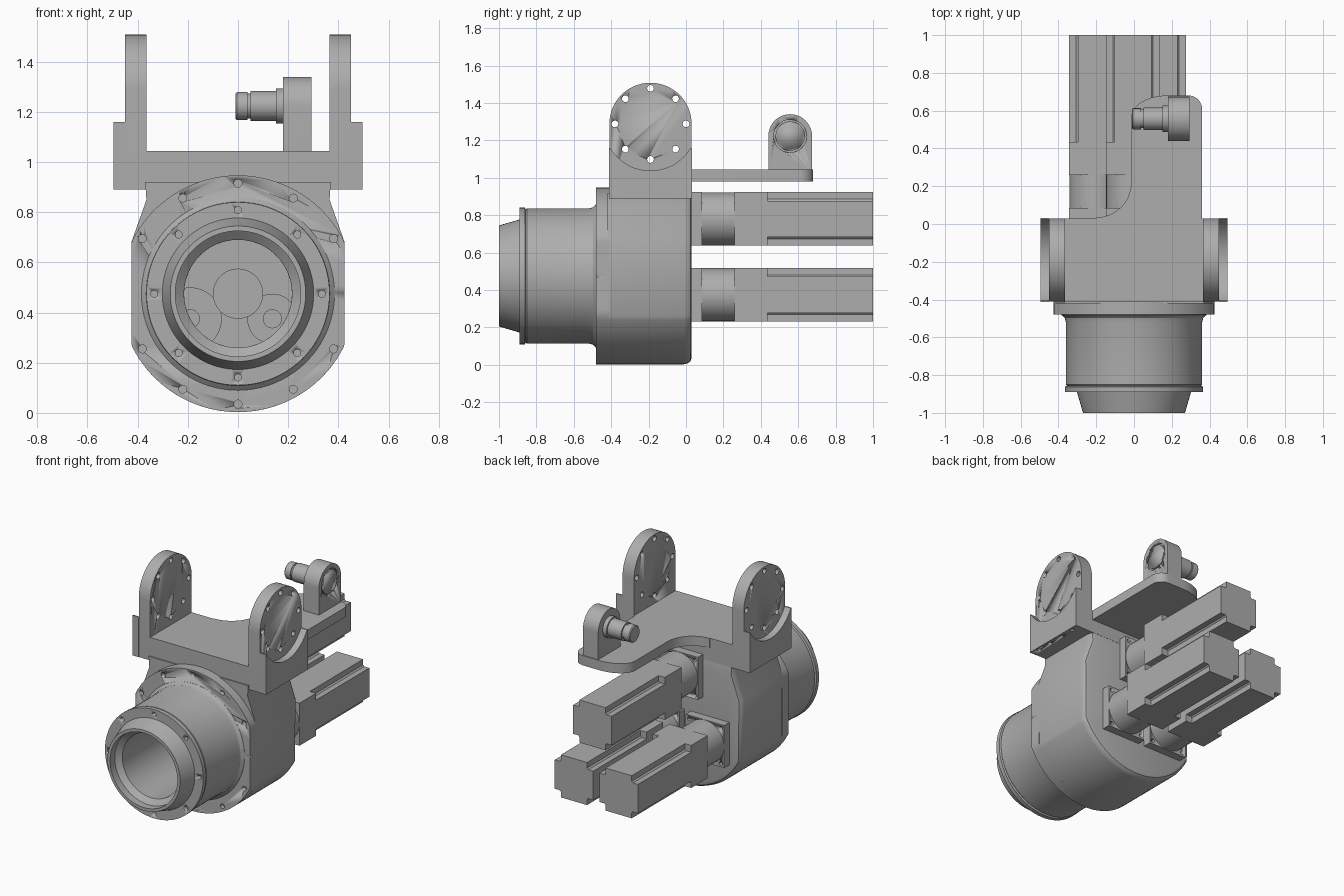
import bpy, bmesh
from math import sin, cos, pi, sqrt, radians

cube = bpy.data.objects.get("Cube")
if cube:
    bpy.data.objects.remove(cube, do_unlink=True)

GREY = (0.42, 0.42, 0.42, 1)
mat = bpy.data.materials.new("machine grey")
mat.use_nodes = True
mat.diffuse_color = GREY
mat.node_tree.nodes["Principled BSDF"].inputs["Base Color"].default_value = GREY

CZ = 0.475          # height of the barrel axis
BACK = 0.03         # rear face of the housing
PIVOT = (-0.19, 1.288)   # hole circle centre of the arms (y, z)


def place(axis, u, v, a):
    return {"x": (a, u, v), "y": (u, a, v), "z": (u, v, a)}[axis]


def skin(name, rings, closed=False, smooth=True):
    """Join equal rings of points; cap the ends unless the rings form a loop."""
    bm = bmesh.new()
    loops = [[bm.verts.new(p) for p in ring] for ring in rings]
    n = len(loops[0])
    pairs = list(zip(loops, loops[1:])) + ([(loops[-1], loops[0])] if closed else [])
    for a, b in pairs:
        for i in range(n):
            j = (i + 1) % n
            bm.faces.new((a[i], a[j], b[j], b[i]))
    if not closed:
        bm.faces.new(loops[0])
        bm.faces.new(loops[-1])
    bmesh.ops.recalc_face_normals(bm, faces=bm.faces)
    me = bpy.data.meshes.new(name)
    bm.to_mesh(me)
    bm.free()
    ob = bpy.data.objects.new(name, me)
    bpy.context.collection.objects.link(ob)
    me.materials.append(mat)
    if smooth:
        bpy.ops.object.select_all(action="DESELECT")
        ob.select_set(True)
        bpy.context.view_layer.objects.active = ob
        bpy.ops.object.shade_smooth_by_angle(angle=radians(30))
    return ob


def arc(cu, cv, r, a0, a1, n=16, r2=None):
    r2 = r2 or r
    angles = [radians(a0 + (a1 - a0) * i / n) for i in range(n + 1)]
    return [(cu + r * cos(t), cv + r2 * sin(t)) for t in angles]


def prism(name, pts, axis, a, b):
    return skin(name, [[place(axis, u, v, d) for u, v in pts] for d in (a, b)])


def box(name, x0, x1, y0, y1, z0, z1):
    return prism(name, [(x0, y0), (x1, y0), (x1, y1), (x0, y1)], "z", z0, z1)


def turned(name, profile, axis, cu, cv, n=64, closed=False):
    """Turn (radius, distance) pairs about an axis."""
    rings = [[place(axis, cu + r * cos(2 * pi * i / n), cv + r * sin(2 * pi * i / n), d)
              for i in range(n)] for r, d in profile]
    return skin(name, rings, closed)


def rod(name, axis, cu, cv, r, a, b, n=48):
    return turned(name, [(r, a), (r, b)], axis, cu, cv, n)


def cut(ob, cutters):
    """Subtract the cutters from an object and remove them."""
    for c in cutters:
        c.hide_render = True
        m = ob.modifiers.new("cut", "BOOLEAN")
        m.operation, m.solver, m.object = "DIFFERENCE", "EXACT", c
    dg = bpy.context.evaluated_depsgraph_get()
    dg.update()
    ob.data = bpy.data.meshes.new_from_object(ob.evaluated_get(dg))
    ob.modifiers.clear()
    for c in cutters:
        bpy.data.objects.remove(c, do_unlink=True)


def hole_circle(axis, cu, cv, radius, r, count, a, b):
    return [rod("hole_cutter", axis, cu + radius * sin(2 * pi * i / count),
                cv + radius * cos(2 * pi * i / count), r, a, b, 14) for i in range(count)]


# Housing: clipped round bottom, shoulders rising to the bracket, rounded rear edge
R, W = 0.472, 0.425
clip = sqrt(R * R - W * W)
bottom = [(max(-W, min(W, u)), v) for u, v in arc(0, CZ, R, 207, 333, 40)]
outline = bottom + [(W, CZ + clip), (0.365, 0.85), (0.37, 0.92),
                    (-0.37, 0.92), (-0.365, 0.85), (-W, CZ + clip)]
sections = [(-0.42, 1), (-0.01, 1), (0.01, 0.988), (0.024, 0.965), (BACK, 0.925)]
housing = skin("housing", [[(u * s, y, CZ + (v - CZ) * s) for u, v in outline]
                           for y, s in sections])
cut(housing, [rod("bore_cutter", "y", 0, CZ, 0.215, -0.6, -0.3)])

# Front flange with bolt circle
ring = [(max(-W, min(W, u)), v) for u, v in arc(0, CZ, R, 0, 360, 96)[:-1]]
flange = prism("front_flange", ring, "y", -0.48, -0.41)
cut(flange, [rod("bore_cutter", "y", 0, CZ, 0.215, -0.6, -0.3)]
    + hole_circle("y", 0, CZ, 0.44, 0.016, 12, -0.5, -0.45))

# Hollow barrel with tapered nose
barrel = turned("barrel", [
    (0.25, -1), (0.27, -1), (0.302, -0.89), (0.365, -0.89), (0.365, -0.862),
    (0.355, -0.857), (0.361, -0.85), (0.361, -0.52), (0.367, -0.497), (0.385, -0.481),
    (0.385, -0.47), (0.215, -0.47), (0.215, -0.92), (0.25, -0.95)], "y", 0, CZ, 80, True)
cut(barrel, hole_circle("y", 0, CZ, 0.334, 0.014, 8, -0.92, -0.86))

# Motors: mounting plate, round neck, square block and notched body
MOTORS = {"upper": (-0.005, 0.78), "lower_right": (-0.2, 0.375), "lower_left": (0.132, 0.375)}
H, N = 0.143, 0.046
for key, (mx, mz) in MOTORS.items():
    plate = box(key + "_motor_plate", mx - H, mx + H, 0.0, 0.085, mz - H, mz + H)
    cut(plate, [rod("hole_cutter", "y", mx + sx * 0.118, mz + sz * 0.118, 0.013, 0.06, 0.12, 12)
                for sx in (-1, 1) for sz in (-1, 1)])
    rod(key + "_motor_neck", "y", mx, mz, H - 0.001, 0.08, 0.265)
    box(key + "_motor_block", mx - H, mx + H, 0.26, 0.435, mz - H, mz + H)
    notch = []
    for k in range(4):
        c, s = cos(k * pi / 2), sin(k * pi / 2)
        for u, v in ((H, H - N), (H - N * 0.8, H - N), (H - N, H - N * 0.8), (H - N, H)):
            notch.append((mx + u * c - v * s, mz + u * s + v * c))
    prism(key + "_motor_body", notch, "y", 0.43, 1.0)

# Gear hubs at the bottom of the bore
rod("centre_hub", "y", 0, CZ, 0.1, -0.34, -0.28)
for sx, r in ((-0.19, 0.125), (0.137, 0.1)):
    rod("gear_hub", "y", sx, 0.375, r, -0.33, -0.28)
    rod("gear_shaft", "y", sx, 0.375, 0.038, -0.345, -0.28, 24)

# Bracket bridge
box("bracket_bridge", -0.37, 0.37, -0.412, BACK, 0.89, 1.045)

# Bracket arms with round tops, and outer pads with a curved seat
py, pz = PIVOT
arm_outline = [(py - 0.22, 0.89), (py + 0.22, 0.89)] + arc(py, pz, 0.22, 0, 180, 32)
seat = arc(py, pz, 0.25, -149, -31, 24)
pad_outline = [(py + 0.222, 1.16), (py + 0.222, 0.89), (py - 0.222, 0.89),
               (py - 0.222, 1.16)] + seat
for side, s in (("left", 1), ("right", -1)):
    arm = prism(side + "_arm", arm_outline, "x", s * 0.365, s * 0.45)
    cut(arm, hole_circle("x", py, pz, 0.19, 0.018, 8, s * 0.3, s * 0.5))
    pad = prism(side + "_pad", pad_outline, "x", s * 0.449, s * 0.496)
    cut(pad, [rod("hole_cutter", "z", s * 0.473, py + d, 0.013, 0.85, 0.93, 12)
              for d in (-0.16, -0.055, 0.055, 0.16)])

# Rear shelf with curved corners
shelf = ([(-0.2, -0.05), (0.36, -0.05)] + arc(0.29, 0.61, 0.07, 0, 90, 8)
         + arc(0.17, 0.56, 0.185, 90, 180, 16, 0.12)
         + arc(-0.2, 0.22, 0.185, 0, -90, 16))
prism("rear_shelf", shelf, "z", 0.98, 1.045)

# Upright lug with ringed face
ly, lz = 0.557, 1.223
lug = prism("lug", [(ly - 0.117, 1.03), (ly + 0.117, 1.03)] + arc(ly, lz, 0.117, 0, 180, 28),
            "x", 0.18, 0.293)
cut(lug, [turned("groove_cutter", [(0.078, 0.28), (0.088, 0.28), (0.088, 0.31), (0.078, 0.31)],
                 "x", ly, lz, 48, True)])

# Stepped pin
turned("pin", [(0.05, -0.01), (0.056, -0.004), (0.056, 0.037), (0.05, 0.037), (0.05, 0.05),
               (0.06, 0.05), (0.06, 0.152), (0.07, 0.152), (0.07, 0.19)], "x", ly, lz, 40)
